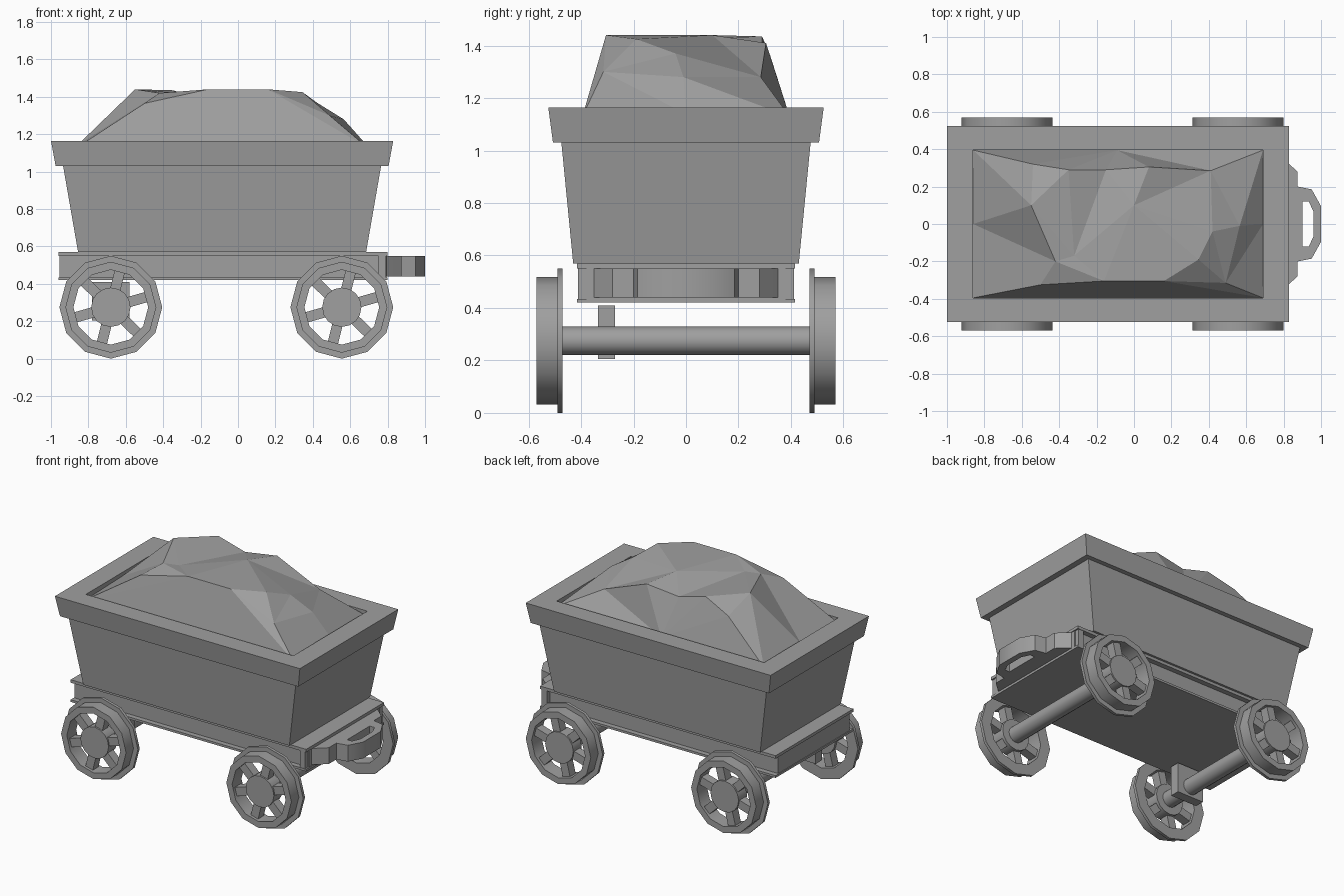
import bpy, bmesh, math
from mathutils import Matrix, Vector
from mathutils.geometry import delaunay_2d_cdt

cube = bpy.data.objects.get("Cube")
if cube:
    bpy.data.objects.remove(cube, do_unlink=True)

GRAY = (0.35, 0.35, 0.35, 1)
gray = bpy.data.materials.new("plain gray")
gray.use_nodes = True
gray.diffuse_color = GRAY
gray.node_tree.nodes["Principled BSDF"].inputs["Base Color"].default_value = GRAY


def finish(name, bm, smooth=False, recalc=True):
    if recalc:
        bmesh.ops.recalc_face_normals(bm, faces=bm.faces)
    mesh = bpy.data.meshes.new(name)
    bm.to_mesh(mesh)
    bm.free()
    mesh.materials.append(gray)
    ob = bpy.data.objects.new(name, mesh)
    bpy.context.collection.objects.link(ob)
    if smooth:
        bpy.ops.object.select_all(action='DESELECT')
        ob.select_set(True)
        bpy.context.view_layer.objects.active = ob
        bpy.ops.object.shade_smooth_by_angle(angle=math.radians(40))
    return ob


def add_box(bm, lo, hi, turn=None):
    lo, hi = Vector(lo), Vector(hi)
    m = Matrix.Translation((lo + hi) / 2) @ Matrix.Diagonal((*(hi - lo), 1))
    bmesh.ops.create_cube(bm, size=1, matrix=(turn or Matrix()) @ m)


def add_lathe(bm, profile, sides, closed):
    """Turn (radius, y) points about the y axis; open profiles get end caps."""
    rings = []
    for r, y in profile:
        angles = [2 * math.pi * i / sides for i in range(sides)]
        rings.append([bm.verts.new((r * math.sin(a), y, r * math.cos(a))) for a in angles])
    pairs = list(zip(rings, rings[1:]))
    if closed:
        pairs.append((rings[-1], rings[0]))
    else:
        bm.faces.new(rings[0])
        bm.faces.new(rings[-1])
    for a, b in pairs:
        for i in range(sides):
            j = (i + 1) % sides
            bm.faces.new((a[i], a[j], b[j], b[i]))


def rect_loft(name, rings, cap_top):
    """Join rectangles (half length, half width, z) around the tub centre."""
    bm = bmesh.new()
    loops = [[bm.verts.new((TUB_X + sx * hx, sy * hy, z))
              for sx, sy in ((-1, -1), (1, -1), (1, 1), (-1, 1))] for hx, hy, z in rings]
    pairs = list(zip(loops, loops[1:]))
    if cap_top:
        bm.faces.new(loops[0])
        bm.faces.new(loops[-1])
    else:
        pairs.append((loops[-1], loops[0]))
    for a, b in pairs:
        for i in range(4):
            j = (i + 1) % 4
            bm.faces.new((a[i], a[j], b[j], b[i]))
    return finish(name, bm)


# Tub and its flared rim
TUB_X = -0.085
rect_loft("tub", [(0.77, 0.43, 0.57), (0.85, 0.475, 1.03)], True)
rect_loft("tub_rim", [(0.89, 0.507, 1.03), (0.915, 0.525, 1.165),
                      (0.775, 0.395, 1.165), (0.775, 0.395, 1.03)], False)

# Faceted heap of load
heap = [
    (-.86, -.395, 1.13), (.69, -.395, 1.13), (.69, .395, 1.13), (-.86, .395, 1.13),
    (-.86, 0, 1.14), (.69, 0, 1.14), (-.09, .395, 1.13),
    (-.54, .32, 1.365), (-.35, .29, 1.435), (-.15, .29, 1.38), (.08, .305, 1.41), (.41, .285, 1.28),
    (-.5, -.325, 1.365), (-.16, -.305, 1.44), (.16, -.305, 1.44), (.49, -.315, 1.3),
    (-.55, .1, 1.44), (-.42, -.2, 1.42), (-.32, -.17, 1.42), (0, .1, 1.44),
    (.345, -.19, 1.425), (.42, -.04, 1.37), (.565, -.01, 1.28),
]
_, _, tris, *_ = delaunay_2d_cdt([Vector(p[:2]) for p in heap], [], [], 0, 1e-5)
bm = bmesh.new()
verts = [bm.verts.new(p) for p in heap]
for tri in tris:
    f = bm.faces.new([verts[i] for i in tri])
    f.normal_update()
    if f.normal.z < 0:
        f.normal_flip()
finish("load_heap", bm, recalc=False)

# Chassis: core, top and bottom flanges, end posts
bm = bmesh.new()
add_box(bm, (-.955, -.38, .43), (.795, .38, .56))
add_box(bm, (-.96, -.415, .55), (.80, .415, .57))
add_box(bm, (-.96, -.415, .42), (.80, .415, .435))
for s in (-1, 1):
    add_box(bm, (.75, min(s * .37, s * .412), .43), (.79, max(s * .37, s * .412), .555))
finish("chassis", bm)

# Coupling loop, half outline mirrored across the middle
half = [(.79, 0), (.79, .355), (.83, .32), (.875, .28), (.875, .2), (.95, .185), (1, .095),
        (1, 0), (.96, 0), (.96, .065), (.935, .12), (.9, .12), (.9, 0)]
bm = bmesh.new()
base = bm.faces.new([bm.verts.new((x, y, .44)) for x, y in half])
up = bmesh.ops.extrude_face_region(bm, geom=[base], use_keep_orig=True)
bmesh.ops.translate(bm, vec=(0, 0, .11),
                    verts=[g for g in up["geom"] if isinstance(g, bmesh.types.BMVert)])
bmesh.ops.recalc_face_normals(bm, faces=bm.faces)
seam = [f for f in bm.faces if all(abs(v.co.y) < 1e-5 for v in f.verts)]
bmesh.ops.delete(bm, geom=seam, context='FACES_ONLY')
coupling = finish("coupling_loop", bm, smooth=True, recalc=False)
mirror = coupling.modifiers.new("mirror", 'MIRROR')
mirror.use_axis = (False, True, False)

# Wheels and axles
WHEEL_Z = 0.275
for end, x in (("rear", -0.68), ("lead", 0.555)):
    for side, s in (("right", -1), ("left", 1)):
        bm = bmesh.new()
        rim = [(.2, .47), (.275, .47), (.275, .49), (.243, .49), (.243, .57), (.2, .57)]
        add_lathe(bm, [(r, s * y) for r, y in rim], 12, True)
        add_lathe(bm, [(.105, s * .47), (.105, s * .56)], 16, False)
        for i in range(6):
            turn = Matrix.Rotation(math.radians(14 + 60 * i), 4, 'Y')
            add_box(bm, (-.028, min(s * .49, s * .55), .09),
                    (.028, max(s * .49, s * .55), .205), turn)
        wheel = finish(f"{end}_{side}_wheel", bm, smooth=True)
        wheel.location = (x, 0, WHEEL_Z)
    bm = bmesh.new()
    add_lathe(bm, [(.054, -.48), (.054, .48)], 16, False)
    axle = finish(f"{end}_axle", bm, smooth=True)
    axle.location = (x, 0, WHEEL_Z)

# Brake block on the rear axle
bm = bmesh.new()
add_box(bm, (-.78, -.335, .205), (-.58, -.27, .41))
finish("axle_block", bm)
